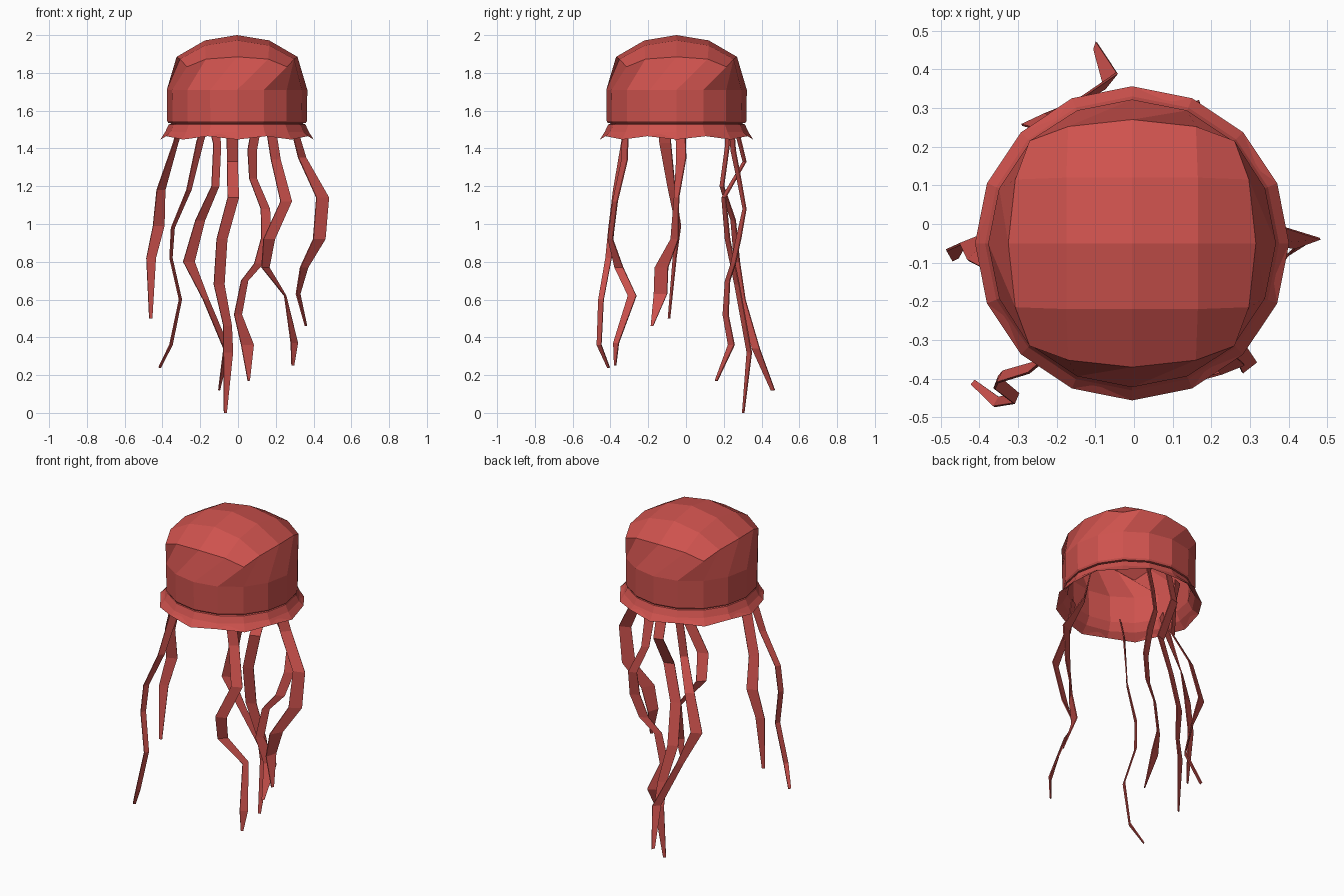
import bpy, bmesh, math
from mathutils import Vector

CX, CY = -0.005, -0.05

red = bpy.data.materials.new("coral_red")
red.diffuse_color = (0.62, 0.085, 0.075, 1)


def finish(bm, name):
    me = bpy.data.meshes.new(name)
    bm.to_mesh(me)
    bm.free()
    me.materials.append(red)
    ob = bpy.data.objects.new(name, me)
    bpy.context.collection.objects.link(ob)
    return ob


# Dome top: one octant of a rounded 4x4 grid, keyed by (small, large) index
OCTANT = {(0, 0): (0, 0, 2.0), (0, 1): (0, 0.17, 1.972), (1, 1): (0.17, 0.17, 1.945),
          (0, 2): (0, 0.32, 1.885), (1, 2): (0.165, 0.302, 1.873), (2, 2): (0.265, 0.265, 1.832)}


def cap(bm, s):
    """Rounded grid; returns its 16 rim verts counter-clockwise from +x."""
    v = {}
    for i in range(-2, 3):
        for j in range(-2, 3):
            a, b = abs(i), abs(j)
            lo, hi, z = OCTANT[min(a, b), max(a, b)]
            x, y = (lo, hi) if a <= b else (hi, lo)
            v[i, j] = bm.verts.new((CX + math.copysign(x, i) * s, CY + math.copysign(y, j) * s,
                                    1.53 + (z - 1.53) * s))
    for i in range(-2, 2):
        for j in range(-2, 2):
            bm.faces.new((v[i, j], v[i + 1, j], v[i + 1, j + 1], v[i, j + 1]))
    rim = [p for k, p in v.items() if max(abs(k[0]), abs(k[1])) == 2]
    return sorted(rim, key=lambda p: math.atan2(p.co.y - CY, p.co.x - CX) % (2 * math.pi - 1e-4))


def ring(bm, r, z, wave=0.0):
    out = []
    for k in range(16):
        a = math.tau * k / 16
        out.append(bm.verts.new((CX + r * math.cos(a), CY + r * math.sin(a), z + wave * (k % 2))))
    return out


def join(bm, loops):
    for a, b in zip(loops, loops[1:]):
        for k in range(16):
            n = (k + 1) % 16
            bm.faces.new((a[k], b[k], b[n], a[n]))


# Bell: outer wall, groove, scalloped frill, then back up into the hollow
bm = bmesh.new()
loops = [cap(bm, 1.0)]
for r, z, w in [(0.372, 1.71, 0), (0.37, 1.545, 0), (0.364, 1.535, 0), (0.345, 1.533, 0),
                (0.362, 1.527, 0), (0.38, 1.488, 0), (0.406, 1.447, 0.018),
                (0.368, 1.488, 0), (0.343, 1.535, 0), (0.348, 1.7, 0)]:
    loops.append(ring(bm, r, z, w))
loops.append(cap(bm, 0.94))
join(bm, loops)
bmesh.ops.recalc_face_normals(bm, faces=bm.faces)
finish(bm, "bell")


def tentacle(name, pts):
    """Flat tapering ribbon; each point is x, y, z and half width along x and y."""
    bm = bmesh.new()
    rows = []
    for x, y, z, dx, dy in pts:
        c, d = Vector((x, y, z)), Vector((dx, dy, 0))
        rows.append((bm.verts.new(c - d), bm.verts.new(c + d)))
    for (a, b), (c, d) in zip(rows, rows[1:]):
        bm.faces.new((a, c, d, b))
    ob = finish(bm, name)
    mod = ob.modifiers.new("thickness", "SOLIDIFY")
    mod.thickness = 0.006
    mod.offset = 0


tentacle("left_tentacle", [
    (-.30, -.12, 1.53, .015, .03), (-.33, -.11, 1.43, .012, .03), (-.408, -.075, 1.18, .022, .018),
    (-.42, -.04, .99, .03, .012), (-.46, -.06, .82, .025, .008), (-.462, -.09, .50, .008, .004)])

tentacle("front_left_tentacle", [
    (-.17, -.32, 1.53, .018, .015), (-.20, -.325, 1.44, .018, .015), (-.26, -.37, 1.18, .012, .015),
    (-.345, -.395, .98, .008, .015), (-.355, -.41, .82, .006, .016), (-.305, -.45, .60, .006, .014),
    (-.355, -.46, .36, .007, .012), (-.415, -.41, .24, .005, .006)])

tentacle("back_left_tentacle", [
    (-.13, .22, 1.53, .025, .01), (-.11, .22, 1.42, .02, .01), (-.12, .19, 1.2, .02, .01),
    (-.20, .25, 1.02, .025, .012), (-.26, .27, .80, .03, .014), (-.17, .30, .60, .015, .014),
    (-.06, .37, .34, .016, .02), (-.10, .46, .12, .003, .01)])

tentacle("back_tentacle", [
    (-.03, .26, 1.53, .03, .01), (-.03, .31, 1.33, .028, .008), (-.025, .20, 1.14, .03, .01),
    (-.085, .22, .92, .028, .012), (-.10, .27, .68, .028, .012), (-.055, .31, .46, .022, .012),
    (-.052, .335, .32, .025, .012), (-.067, .303, 0, .007, .004)])

tentacle("back_right_tentacle", [
    (.10, .24, 1.53, .025, .012), (.075, .25, 1.39, .024, .012), (.08, .28, 1.24, .02, .01),
    (.145, .31, 1.08, .024, .008), (.15, .28, .93, .026, .012), (.11, .25, .79, .024, .012),
    (.035, .22, .70, .018, .012), (0, .21, .52, .02, .014), (.05, .24, .36, .033, .016),
    (.057, .16, .17, .005, .006)])

tentacle("front_right_tentacle", [
    (.17, -.32, 1.53, .025, .015), (.20, -.325, 1.34, .025, .015), (.255, -.375, 1.12, .03, .012),
    (.165, -.40, .92, .03, .012), (.145, -.355, .77, .02, .022), (.25, -.285, .62, .004, .022),
    (.298, -.37, .37, .018, .014), (.29, -.375, .25, .006, .004)])

tentacle("right_tentacle", [
    (.29, -.03, 1.53, .015, .025), (.34, -.025, 1.35, .02, .025), (.448, -.05, 1.14, .033, .012),
    (.43, -.06, .92, .032, .02), (.35, -.13, .77, .02, .035), (.318, -.135, .63, .01, .035),
    (.36, -.18, .46, .004, .006)])
